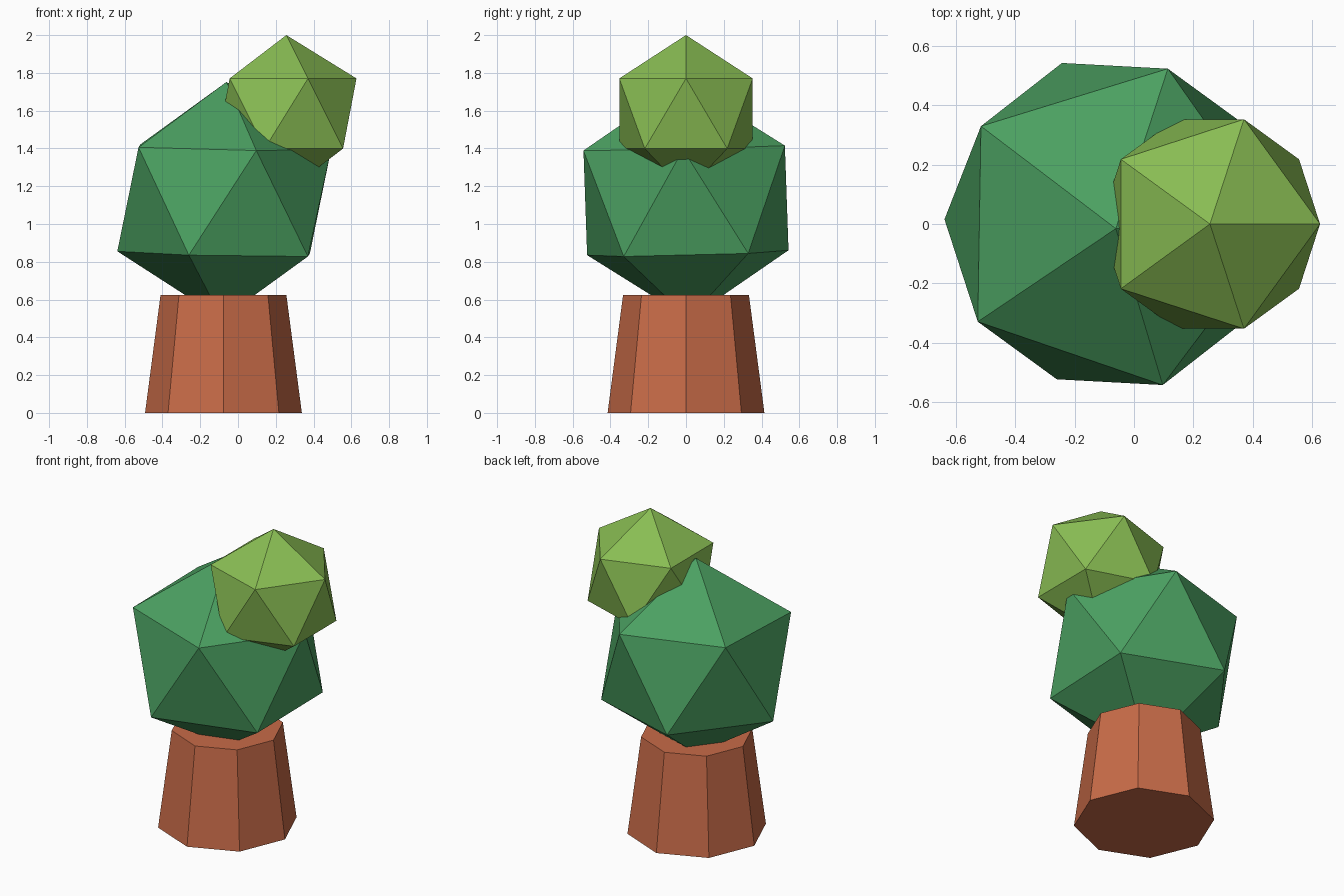
import bpy
from math import radians

if "Cube" in bpy.data.objects:
    bpy.data.objects.remove(bpy.data.objects["Cube"])


def srgb(r, g, b):
    def lin(c):
        c /= 255
        return c / 12.92 if c <= 0.04045 else ((c + 0.055) / 1.055) ** 2.4
    return (lin(r), lin(g), lin(b), 1.0)


def finish(name, colour_name, colour):
    """Name the active object and give it one flat colour."""
    obj = bpy.context.object
    obj.name = obj.data.name = name
    mat = bpy.data.materials.new(colour_name)
    mat.diffuse_color = colour
    mat.use_nodes = True
    mat.node_tree.nodes["Principled BSDF"].inputs["Base Color"].default_value = mat.diffuse_color
    obj.data.materials.append(mat)
    return obj


def foliage(name, radius, location, rotation, colour_name, colour):
    """Faceted twenty-sided leaf clump."""
    bpy.ops.mesh.primitive_ico_sphere_add(
        subdivisions=1, radius=radius, location=location,
        rotation=[radians(a) for a in rotation])
    return finish(name, colour_name, colour)


# Tapered eight-sided trunk
TRUNK_HEIGHT = 0.625
bpy.ops.mesh.primitive_cone_add(
    vertices=8, radius1=0.415, radius2=0.333, depth=TRUNK_HEIGHT,
    location=(-0.077, 0, TRUNK_HEIGHT / 2))
finish("trunk", "reddish brown", srgb(200, 107, 72))

# Large lower crown, leaning slightly
foliage("lower_crown", 0.627, (-0.073, 0, 1.125), (1.4, 1.1, -0.9),
        "dark green", srgb(75, 160, 97))

# Small upper crown, set off to the right
foliage("upper_crown", 0.415, (0.256, 0, 1.585), (0, 0, 0),
        "lime green", srgb(137, 189, 83))
